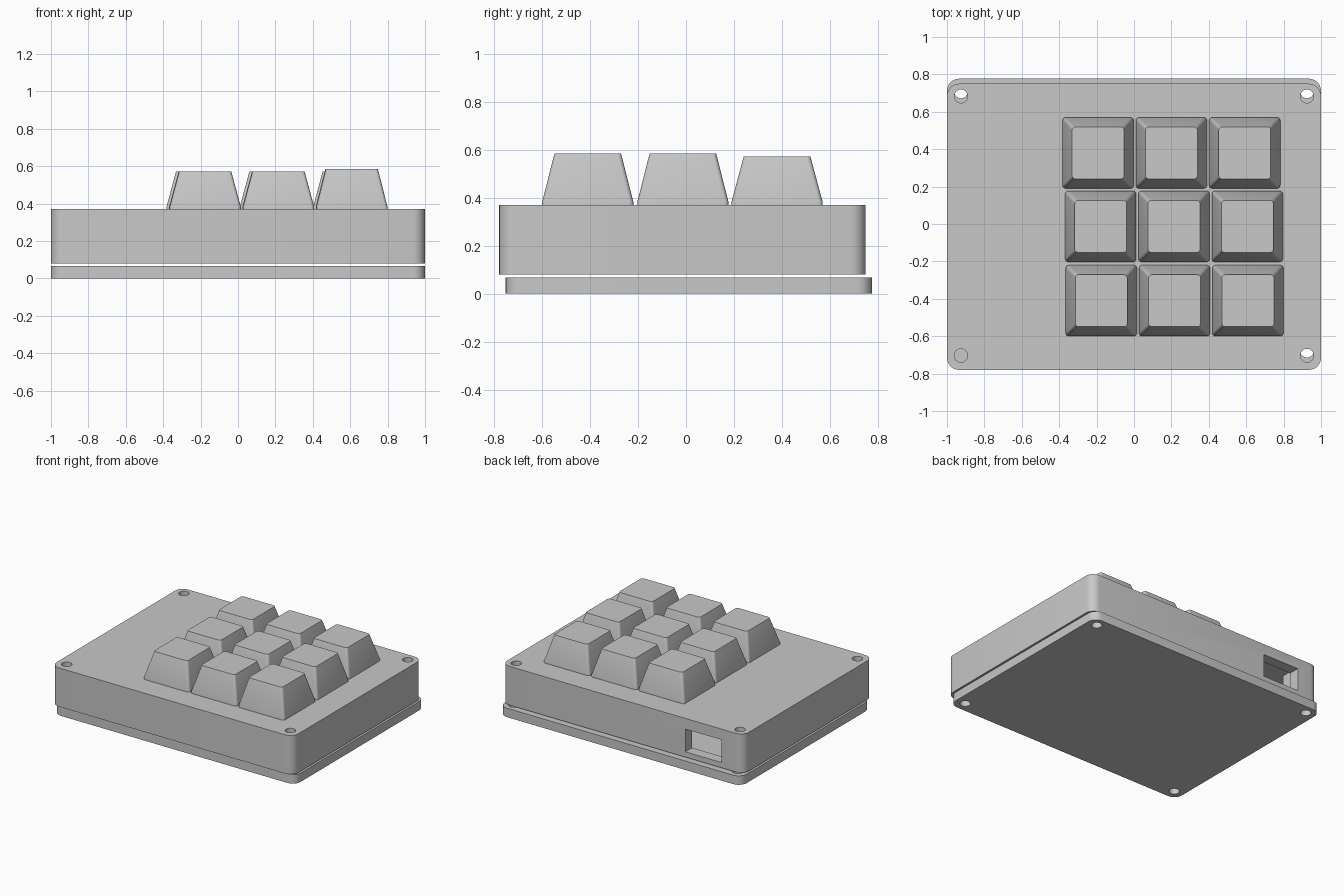
import bpy, bmesh, math
from mathutils import Vector

cube = bpy.data.objects.get("Cube")
if cube:
    bpy.data.objects.remove(cube, do_unlink=True)

# Single plain plastic colour
GREY = (0.58, 0.58, 0.58, 1.0)
plastic = bpy.data.materials.new("grey plastic")
plastic.use_nodes = True
plastic.diffuse_color = GREY
plastic.node_tree.nodes["Principled BSDF"].inputs["Base Color"].default_value = GREY


def rounded_rect(w, d, r, steps=6):
    """Outline of a rounded rectangle, counter-clockwise."""
    pts = []
    for i, (sx, sy) in enumerate([(1, 1), (-1, 1), (-1, -1), (1, -1)]):
        for k in range(steps + 1):
            a = math.pi / 2 * (i + k / steps)
            pts.append((sx * (w / 2 - r) + r * math.cos(a),
                        sy * (d / 2 - r) + r * math.sin(a)))
    return pts


def loft(name, x, y, rings):
    """Closed solid through rings of (z, width, depth, corner radius)."""
    bm = bmesh.new()
    loops = [[bm.verts.new((px, py, z)) for px, py in rounded_rect(w, d, r)]
             for z, w, d, r in rings]
    n = len(loops[0])
    for lo, hi in zip(loops, loops[1:]):
        for i in range(n):
            j = (i + 1) % n
            bm.faces.new((lo[i], lo[j], hi[j], hi[i]))
    bm.faces.new(loops[0][::-1])
    bm.faces.new(loops[-1])
    mesh = bpy.data.meshes.new(name)
    bm.to_mesh(mesh)
    bm.free()
    mesh.materials.append(plastic)
    obj = bpy.data.objects.new(name, mesh)
    obj.location = (x, y, 0)
    bpy.context.collection.objects.link(obj)
    return obj


def box(name, low, high):
    low, high = Vector(low), Vector(high)
    bpy.ops.mesh.primitive_cube_add(size=1, location=(low + high) / 2)
    obj = bpy.context.object
    obj.name = name
    obj.scale = high - low
    obj.data.materials.append(plastic)
    return obj


def pin(x, y, low, high):
    bpy.ops.mesh.primitive_cylinder_add(vertices=32, radius=0.036, depth=high - low,
                                        location=(x, y, (low + high) / 2))
    obj = bpy.context.object
    obj.data.materials.append(plastic)
    return obj


def cut(target, cutter):
    """Subtract a cutter from the target, then drop the cutter."""
    cutter.hide_render = True
    mod = target.modifiers.new("cut", 'BOOLEAN')
    mod.operation = 'DIFFERENCE'
    mod.solver = 'EXACT'
    mod.object = cutter
    bpy.context.view_layer.objects.active = target
    bpy.ops.object.modifier_apply(modifier=mod.name)
    bpy.data.objects.remove(cutter, do_unlink=True)


def smooth(obj):
    bpy.ops.object.select_all(action='DESELECT')
    obj.select_set(True)
    bpy.context.view_layer.objects.active = obj
    bpy.ops.object.shade_smooth_by_angle(angle=math.radians(30))


CASE_Y, PLATE_Y, DEPTH, RADIUS = -0.015, 0.012, 1.53, 0.065
CASE_LOW, CASE_TOP, PLATE_TOP = 0.08, 0.37, 0.067
WALL, POST = 0.08, 0.17

# Upper case, hollow from below with solid corner posts
case = loft("upper_case", 0, CASE_Y, [(CASE_LOW, 2, DEPTH, RADIUS), (CASE_TOP, 2, DEPTH, RADIUS)])
for in_x, in_y in [(WALL, POST), (POST, WALL)]:
    hx, hy = 1 - in_x, DEPTH / 2 - in_y
    cut(case, box("cavity", (-hx, CASE_Y - hy, 0), (hx, CASE_Y + hy, 0.31)))

# Cable port in the back wall
cut(case, box("port", (-0.82, 0.6, 0.12), (-0.52, 0.9, 0.29)))

# Bottom plate, set slightly further back
plate = loft("bottom_plate", 0, PLATE_Y, [(0, 2, DEPTH, RADIUS), (PLATE_TOP, 2, DEPTH, RADIUS)])

# Screw holes; the front right one is blind in the case
for x in (-0.925, 0.925):
    for y in (-0.703, 0.683):
        blind = x < 0 and y < 0
        cut(case, pin(x, y, 0.2 if blind else 0, 0.5))
        cut(plate, pin(x, y + 0.025, -0.1, 0.2))

# Keycaps: tapered caps in a slightly uneven grid
ROWS = {"front": (-0.41, -0.175), "middle": (-0.013, -0.178), "back": (0.38, -0.192)}
keys = []
for row, (y, first_x) in ROWS.items():
    for col in range(3):
        top = 0.585 if col == 2 and row != "back" else 0.573
        keys.append(loft(f"keycap_{row}_{col + 1}", first_x + 0.392 * col, y, [
            (CASE_TOP, 0.38, 0.38, 0.018),
            (CASE_TOP + 0.014, 0.38, 0.38, 0.018),
            (top, 0.278, 0.278, 0.018)]))

for obj in [case, plate] + keys:
    smooth(obj)
